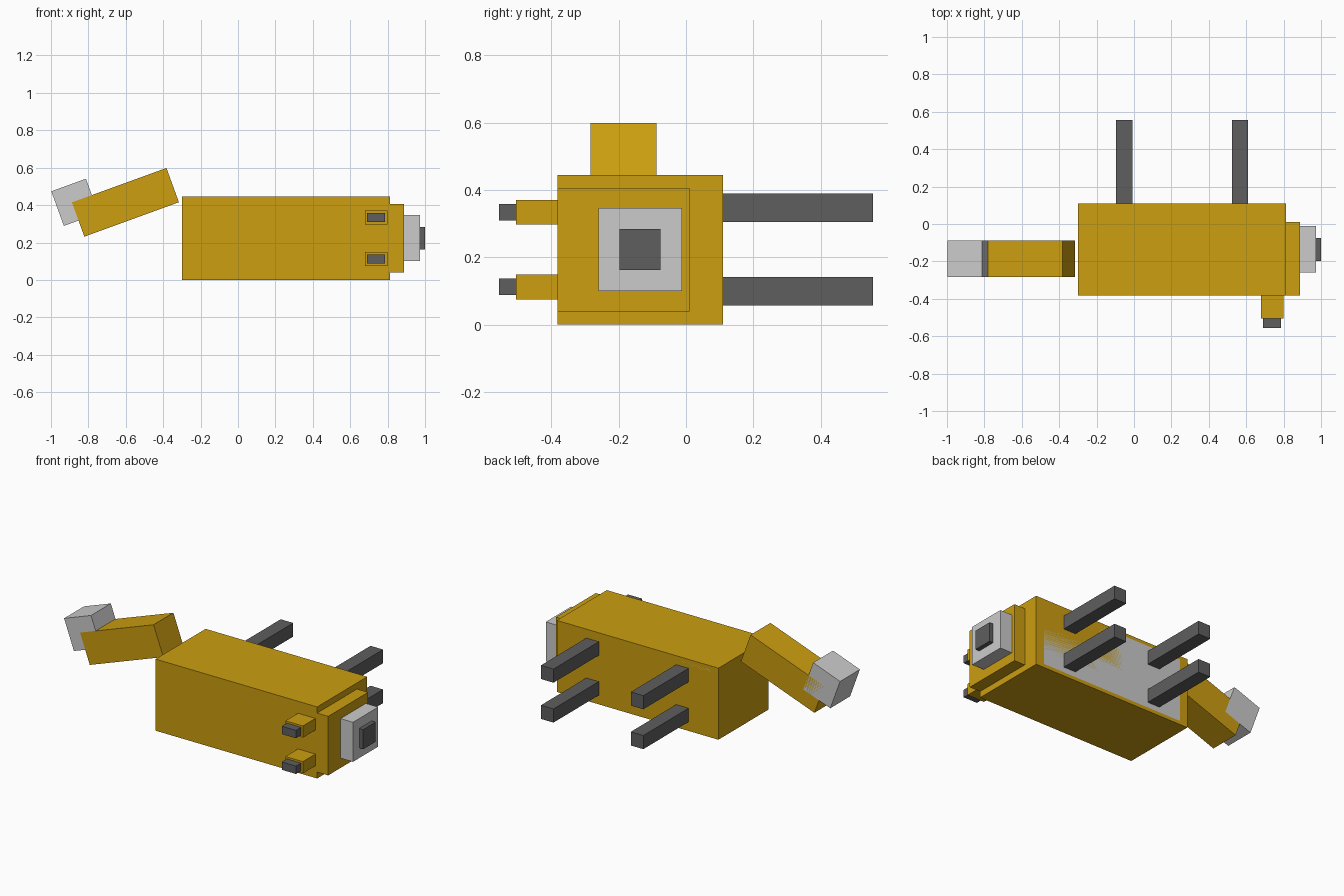
import bpy
from math import radians

if "Cube" in bpy.data.objects:
    bpy.data.objects.remove(bpy.data.objects["Cube"])


def material(name, rgb):
    m = bpy.data.materials.new(name)
    m.diffuse_color = (*rgb, 1)
    m.use_nodes = True
    m.node_tree.nodes["Principled BSDF"].inputs["Base Color"].default_value = m.diffuse_color
    return m


GOLD = material("gold", (0.604, 0.342, 0.005))
DARK = material("dark", (0.112, 0.112, 0.112))
PALE = None  # plain grey


def box(name, x, y, z, mat, tilt=0):
    """Box from (min, max) ranges, optionally tilted about its own y axis."""
    spans = (x, y, z)
    bpy.ops.mesh.primitive_cube_add(
        size=1, location=[(a + b) / 2 for a, b in spans],
        rotation=(0, radians(tilt), 0))
    ob = bpy.context.object
    ob.name = name
    ob.scale = [b - a for a, b in spans]
    if mat:
        ob.data.materials.append(mat)
    return ob


def around(c, size):
    return (c - size / 2, c + size / 2)


MID = 0.223  # z of the animal's plane of symmetry

# Body lying on its side, with the pale belly panel flush with its +y face
box("body", (-0.30, 0.812), (-0.382, 0.11), (0, 0.445), GOLD)
box("belly", (-0.245, 0.755), (0.06, 0.11), around(MID, 0.40), PALE)

# Head, muzzle and nose
box("head", (0.52, 0.888), (-0.382, 0.01), around(MID, 0.367), GOLD)
box("muzzle", (0.88, 0.973), (-0.26, -0.012), around(MID, 0.246), PALE)
box("nose", (0.96, 1.0), (-0.198, -0.075), around(MID, 0.122), DARK)

# Ears and legs, mirrored across the plane of symmetry
for side, s in (("left", 1), ("right", -1)):
    ear_z = MID + s * 0.111
    box(f"ear_{side}", (0.68, 0.80), (-0.505, -0.37), around(ear_z, 0.073), GOLD)
    box(f"ear_tip_{side}", (0.69, 0.787), (-0.555, -0.49), around(ear_z, 0.049), DARK)
    for end, x in (("front", 0.566), ("hind", -0.052)):
        box(f"{end}_leg_{side}", around(x, 0.086), (0.10, 0.555),
            around(MID + s * 0.124, 0.085), DARK)

# Tail and its pale tip share one tilt
box("tail", around(-0.602, 0.538), (-0.283, -0.088), around(0.415, 0.195), GOLD, -20)
box("tail_tip", around(-0.872, 0.197), (-0.283, -0.088), around(0.415, 0.197), PALE, -20)
